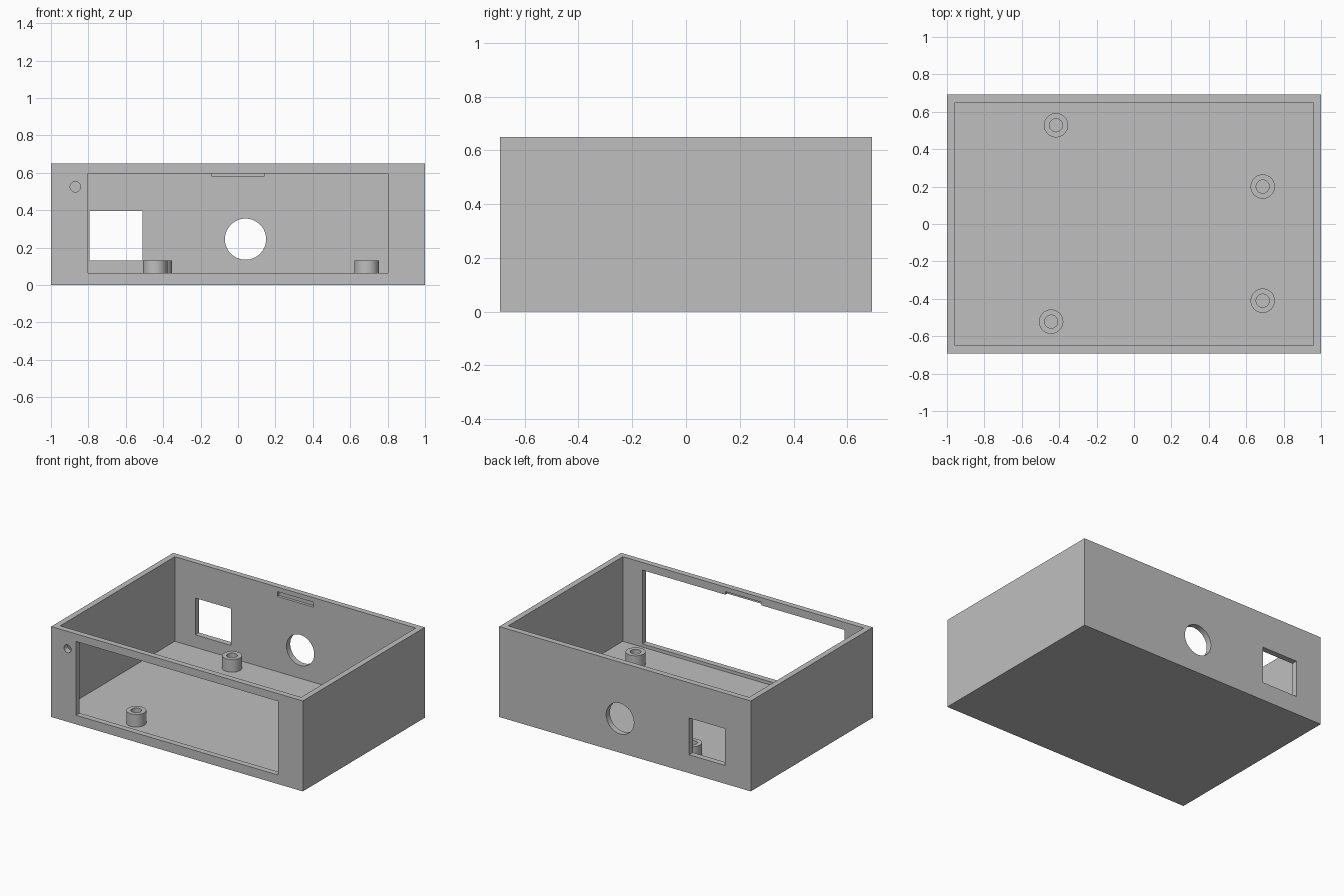
import bpy
import bmesh
from math import tau
from mathutils import Vector, Matrix

WIDTH, DEPTH, HEIGHT, WALL = 2.0, 1.385, 0.65, 0.042
BACK = DEPTH / 2 - WALL / 2      # middle of the back wall
FRONT = -BACK

if "Cube" in bpy.data.objects:
    bpy.data.objects.remove(bpy.data.objects["Cube"], do_unlink=True)

grey = bpy.data.materials.new("plain grey")
grey.use_nodes = True
grey.diffuse_color = (0.52, 0.52, 0.52, 1)
grey.node_tree.nodes["Principled BSDF"].inputs["Base Color"].default_value = grey.diffuse_color


def make(name, bm):
    bmesh.ops.recalc_face_normals(bm, faces=bm.faces)
    mesh = bpy.data.meshes.new(name)
    bm.to_mesh(mesh)
    bm.free()
    mesh.materials.append(grey)
    obj = bpy.data.objects.new(name, mesh)
    bpy.context.collection.objects.link(obj)
    return obj


def box(name, low, high):
    low, high = Vector(low), Vector(high)
    bm = bmesh.new()
    place = Matrix.Translation((low + high) / 2) @ Matrix.Diagonal((*(high - low), 1))
    bmesh.ops.create_cube(bm, size=1, matrix=place)
    return make(name, bm)


def drill(name, x, y, z, radius):
    bm = bmesh.new()
    place = Matrix.Translation((x, y, z)) @ Matrix.Rotation(tau / 4, 4, "X")
    bmesh.ops.create_cone(bm, cap_ends=True, segments=64, radius1=radius,
                          radius2=radius, depth=0.1, matrix=place)
    return make(name, bm)


def select(obj):
    bpy.ops.object.select_all(action="DESELECT")
    obj.select_set(True)
    bpy.context.view_layer.objects.active = obj


def cut(obj, cutter):
    cutter.hide_render = True
    mod = obj.modifiers.new("cut", "BOOLEAN")
    mod.operation, mod.solver, mod.object = "DIFFERENCE", "EXACT", cutter
    select(obj)
    bpy.ops.object.modifier_apply(modifier=mod.name)
    bpy.data.objects.remove(cutter, do_unlink=True)


def smooth(obj):
    select(obj)
    bpy.ops.object.shade_smooth_by_angle(angle=tau / 12)


# Open-topped case
case = box("case", (-WIDTH / 2, -DEPTH / 2, 0), (WIDTH / 2, DEPTH / 2, HEIGHT))
inner_x, inner_y = WIDTH / 2 - WALL, DEPTH / 2 - WALL
cut(case, box("cavity_cutter", (-inner_x, -inner_y, WALL), (inner_x, inner_y, 1)))

# Lid catch slots, sunk halfway into the front and back walls
cut(case, box("slot_cutter", (-0.143, FRONT, 0.582), (0.143, BACK, 0.617)))

# Large display opening and indicator hole in the front wall
cut(case, box("display_cutter", (-0.803, FRONT - 0.05, 0.065), (0.803, FRONT + 0.05, 0.595)))
cut(case, drill("indicator_cutter", -0.87, FRONT, 0.525, 0.028))

# Square socket opening and round cable hole in the back wall
cut(case, box("socket_cutter", (-0.795, BACK - 0.05, 0.132), (-0.51, BACK + 0.05, 0.396)))
cut(case, drill("cable_cutter", 0.04, BACK, 0.245, 0.11))
smooth(case)


# Hollow standoffs on the floor
def standoff(name, x, y):
    bm = bmesh.new()
    profile = [(0.065, WALL), (0.065, 0.132), (0.035, 0.132), (0.035, WALL)]
    verts = [bm.verts.new((r, 0, z)) for r, z in profile]
    edges = [bm.edges.new(pair) for pair in zip(verts, verts[1:])]
    bmesh.ops.spin(bm, geom=verts + edges, axis=(0, 0, 1), cent=(0, 0, 0),
                   angle=tau, steps=48)
    bmesh.ops.remove_doubles(bm, verts=bm.verts, dist=0.0005)
    obj = make(name, bm)
    obj.location = (x, y, 0)
    smooth(obj)


standoff("standoff_front_right", -0.443, -0.522)
standoff("standoff_back_right", -0.417, 0.528)
standoff("standoff_front_left", 0.688, -0.41)
standoff("standoff_back_left", 0.688, 0.2)
